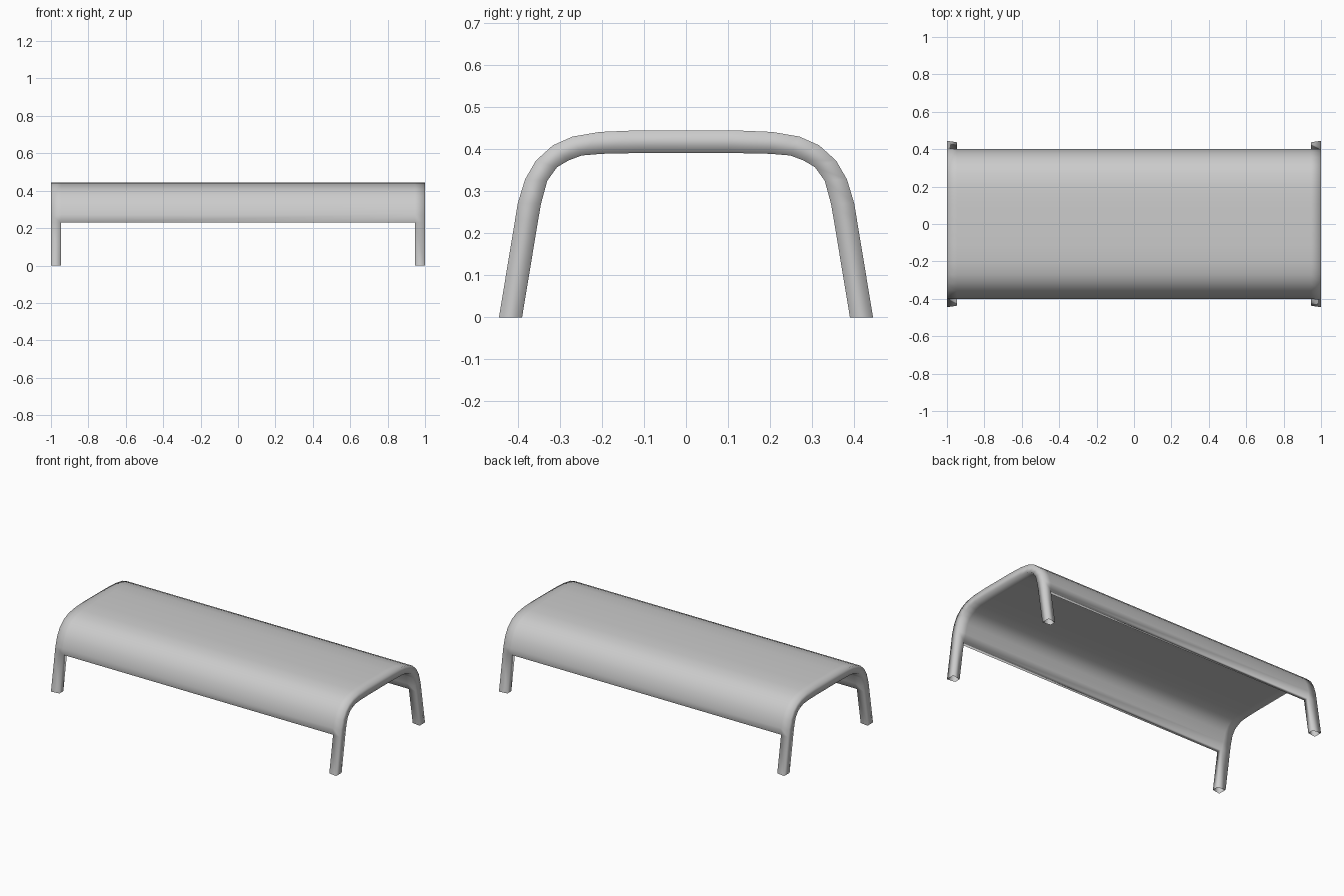
import bpy, bmesh
from mathutils import Vector

if "Cube" in bpy.data.objects:
    bpy.data.objects.remove(bpy.data.objects["Cube"])

# Half of the arch in (y, z): outer and inner edge of the bent rail
OUTER = [(-.445, 0), (-.407, .23), (-.40, .272), (-.383, .328), (-.357, .373),
         (-.317, .409), (-.27, .43), (-.205, .441), (-.11, .445)]
INNER = [(-.39, 0), (-.352, .23), (-.345, .27), (-.33, .325), (-.307, .357),
         (-.28, .373), (-.248, .385), (-.20, .389), (-.105, .391)]


def full(half):
    """Mirror a half arch into a whole one."""
    return [Vector(p) for p in half] + [Vector((-y, z)) for y, z in reversed(half)]


outer, inner = full(OUTER), full(INNER)
count = len(outer)
first, last = 1, count - 2      # stations where the slab starts and ends
bm = bmesh.new()


def add_rail(side):
    """Open-ended four-sided rail; its inward side opens into the slab."""
    rings = []
    for j, (o, i) in enumerate(zip(outer, inner)):
        t = 0 if first < j < last else .15      # legs taper inward
        ring = []
        for x, f in [(1.0, 0), (.946, t), (.946, 1 - t), (1.0, 1)]:
            p = o.lerp(i, f)
            ring.append(bm.verts.new((side * x, p.x, p.y)))
        rings.append(ring)
    for j, (a, b) in enumerate(zip(rings, rings[1:])):
        for k in range(4):
            if k == 1 and first <= j < last:
                continue
            n = (k + 1) % 4
            quad = [a[k], b[k], b[n], a[n]]
            bm.faces.new(quad if side > 0 else quad[::-1])
    return rings


# End rails, whose lower ends are the legs
left, right = add_rail(-1), add_rail(1)

# Curved slab between the rails: top skin, underside and two long rims
for i in range(first, last):
    bm.faces.new([left[i][1], right[i][1], right[i + 1][1], left[i + 1][1]])
    bm.faces.new([left[i + 1][2], right[i + 1][2], right[i][2], left[i][2]])
bm.faces.new([left[first][2], right[first][2], right[first][1], left[first][1]])
bm.faces.new([left[last][1], right[last][1], right[last][2], left[last][2]])

for f in bm.faces:
    f.smooth = True
mesh = bpy.data.meshes.new("arched_bench")
bm.to_mesh(mesh)
bm.free()
bench = bpy.data.objects.new("arched_bench", mesh)
bpy.context.collection.objects.link(bench)
